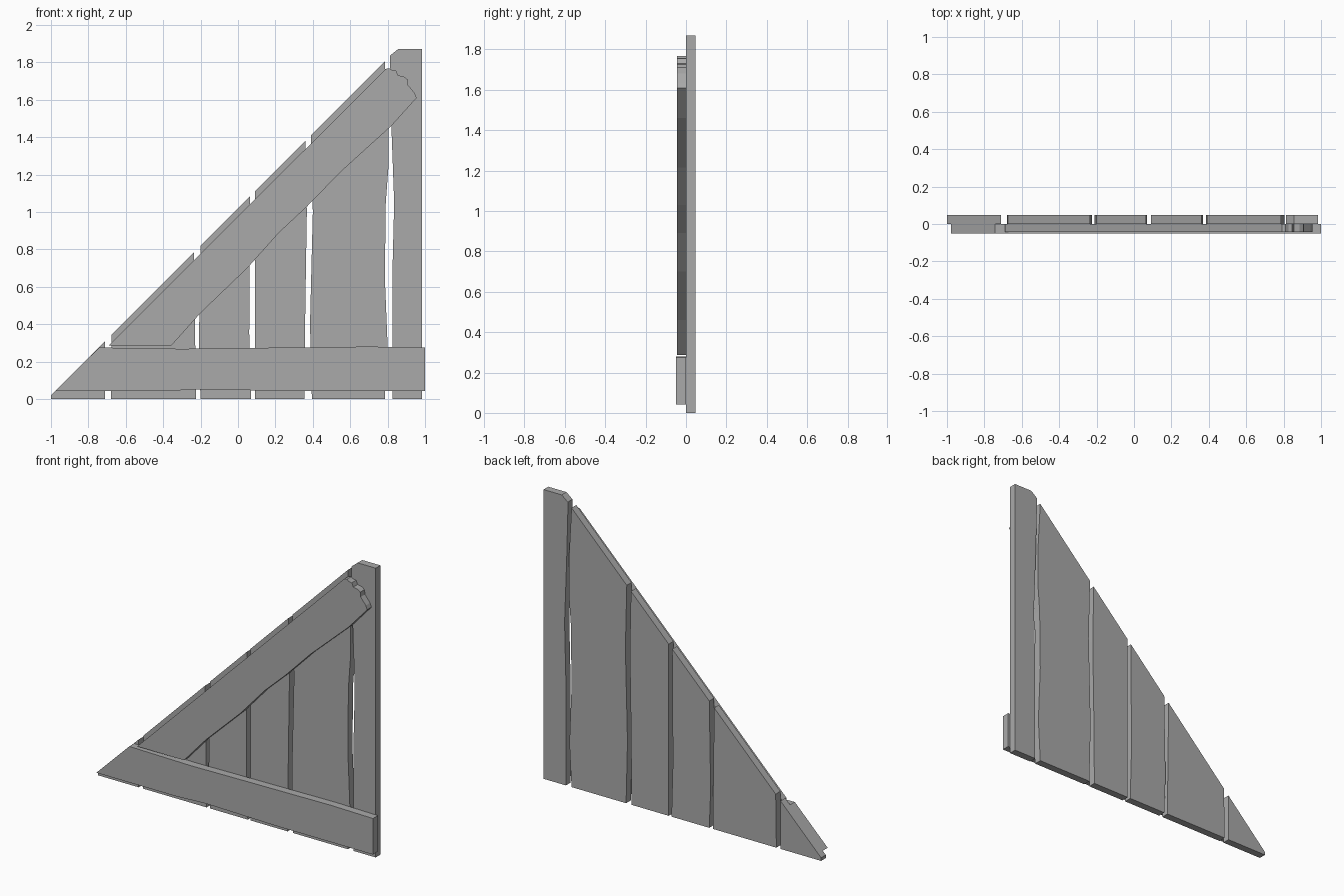
import bpy
import bmesh

# Remove the default object
cube = bpy.data.objects.get("Cube")
if cube:
    bpy.data.objects.remove(cube, do_unlink=True)

# Single plain material
GREY = (0.4, 0.4, 0.4, 1.0)
material = bpy.data.materials.new("weathered grey")
material.use_nodes = True
material.diffuse_color = GREY
shader = next(n for n in material.node_tree.nodes if n.type == 'BSDF_PRINCIPLED')
shader.inputs["Base Color"].default_value = GREY

BACK_FACE = 0.048
RAIL_FACE = -0.05
BRACE_FACE = -0.044


def plank(name, outline, front, back):
    """Extrude an x/z outline from the front plane to the back plane."""
    bm = bmesh.new()
    corners = [bm.verts.new((x, front, z)) for x, z in outline]
    face = bm.faces.new(corners)
    grown = bmesh.ops.extrude_face_region(bm, geom=[face])
    moved = [v for v in grown["geom"] if isinstance(v, bmesh.types.BMVert)]
    bmesh.ops.translate(bm, verts=moved, vec=(0, back - front, 0))
    bmesh.ops.recalc_face_normals(bm, faces=bm.faces[:])
    mesh = bpy.data.meshes.new(name)
    bm.to_mesh(mesh)
    bm.free()
    mesh.materials.append(material)
    obj = bpy.data.objects.new(name, mesh)
    bpy.context.collection.objects.link(obj)
    return obj


def slope(x):
    """Height of the slanted cut line above the ground at x."""
    return x + 1.02


def sloped_board(name, left, right):
    """Upright board with hand-cut edges; the last x of each side meets the slope."""
    left_top, right_top = left.pop(), right.pop()
    outline = right + [(right_top, slope(right_top)), (left_top, slope(left_top))]
    plank(name, outline + left[::-1], 0, BACK_FACE)


# Upright boards, each side listed from the ground upward
sloped_board("upright_board_outer", [(-1, 0), -1], [(-0.71, 0), -0.71])
sloped_board("upright_board_second",
             [(-0.68, 0), -0.675],
             [(-0.225, 0), (-0.23, 0.4), -0.235])
sloped_board("upright_board_third",
             [(-0.2, 0), (-0.21, 0.25), -0.2],
             [(0.07, 0), (0.06, 0.35), 0.065])
sloped_board("upright_board_fourth",
             [(0.09, 0), (0.09, 0.6), 0.09],
             [(0.355, 0), (0.36, 0.5), (0.368, 1), 0.36])
sloped_board("upright_board_wide",
             [(0.395, 0), (0.385, 0.4), (0.4, 1), 0.39],
             [(0.785, 0), (0.8, 0.28), (0.785, 0.65), (0.79, 1.05),
              (0.805, 1.25), (0.805, 1.45), 0.785])

# Tall end board with a clipped top corner
plank("tall_end_board",
      [(0.825, 0), (0.985, 0), (0.985, 1.87), (0.855, 1.87), (0.812, 1.835),
       (0.812, 1.76), (0.82, 1.46), (0.835, 1.05), (0.825, 0.65)],
      0, BACK_FACE)

# Horizontal rail across the bottom, pointed at its right end
plank("bottom_rail",
      [(-0.978, 0.042), (-0.4, 0.042), (-0.2, 0.052), (0.3, 0.042), (1, 0.042),
       (1, 0.275), (0.7, 0.28), (0, 0.272), (-0.3, 0.268), (-0.743, 0.275)],
      RAIL_FACE, 0)

# Diagonal brace with a worn lower edge and a splintered top end
lower_edge = [(-0.69, 0.287), (-0.355, 0.287), (-0.2, 0.46), (0.05, 0.7),
              (0.22, 0.89), (0.37, 1.03), (0.55, 1.215), (0.82, 1.46)]
splintered_end = [(0.955, 1.61), (0.945, 1.635), (0.908, 1.68), (0.905, 1.71),
                  (0.885, 1.725), (0.855, 1.73), (0.845, 1.755),
                  (0.825, 1.757), (0.81, 1.768), (0.79, 1.765)]
plank("diagonal_brace", lower_edge + splintered_end, BRACE_FACE, 0)
